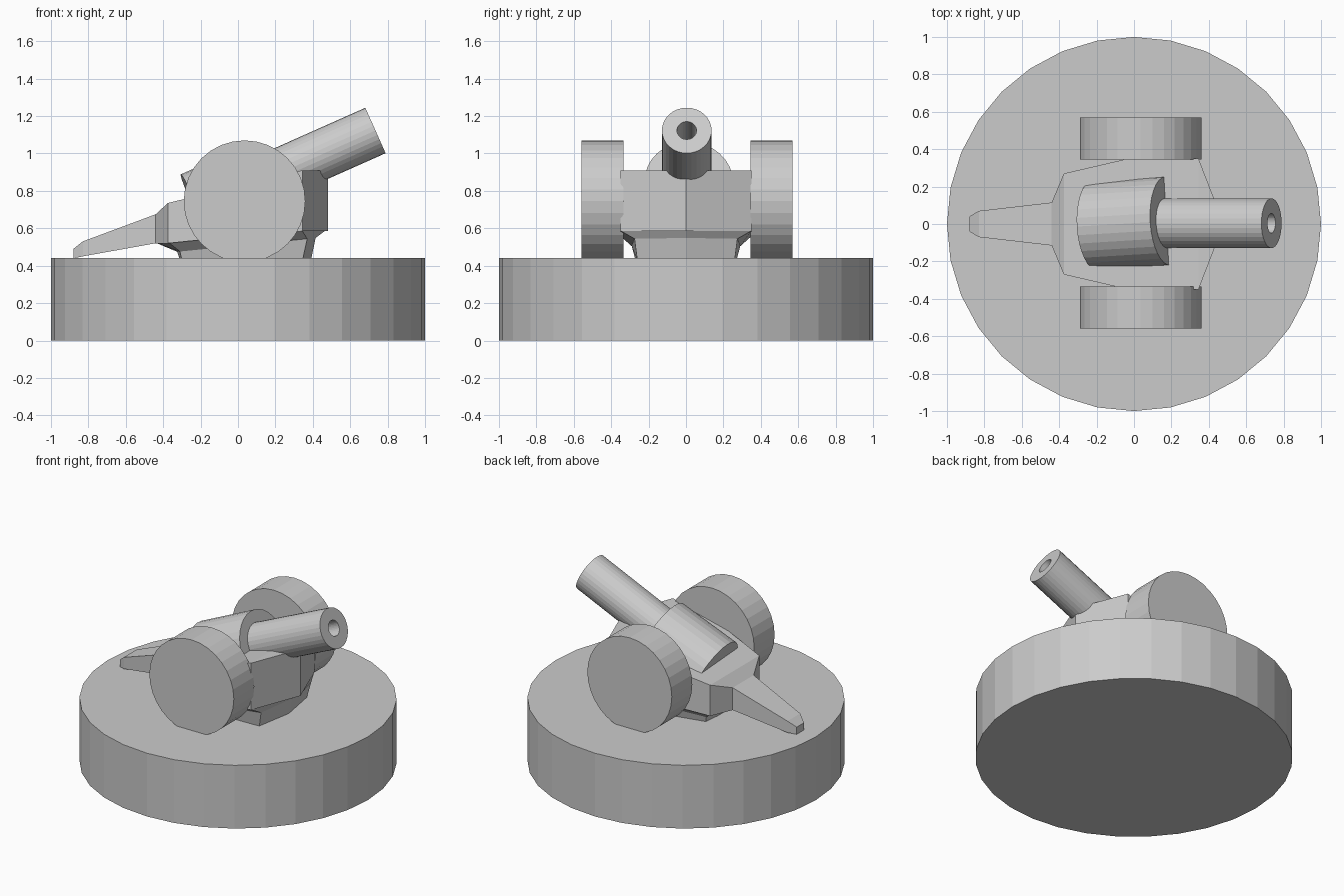
import bpy, bmesh, math
from mathutils import Matrix, Vector

if "Cube" in bpy.data.objects:
    bpy.data.objects.remove(bpy.data.objects["Cube"])

grey = bpy.data.materials.new("stone_grey")
grey.diffuse_color = (0.6, 0.6, 0.6, 1)
grey.use_nodes = True
grey.node_tree.nodes["Principled BSDF"].inputs["Base Color"].default_value = grey.diffuse_color


def loft(name, rings, matrix=None):
    """Skin a list of equal-length closed rings and cap both ends."""
    bm = bmesh.new()
    rows = [[bm.verts.new(p) for p in ring] for ring in rings]
    n = len(rows[0])
    for a, b in zip(rows, rows[1:]):
        for i in range(n):
            j = (i + 1) % n
            bm.faces.new((a[i], a[j], b[j], b[i]))
    bm.faces.new(rows[0])
    bm.faces.new(rows[-1])
    bmesh.ops.remove_doubles(bm, verts=bm.verts, dist=0.0005)
    bmesh.ops.recalc_face_normals(bm, faces=bm.faces)
    if matrix:
        bm.transform(matrix)
    me = bpy.data.meshes.new(name)
    bm.to_mesh(me)
    bm.free()
    me.materials.append(grey)
    ob = bpy.data.objects.new(name, me)
    bpy.context.collection.objects.link(ob)
    return ob


def turned(name, profile, matrix=None, sides=32):
    """Turn (radius, height) points around the local z axis."""
    steps = [2 * math.pi * i / sides for i in range(sides)]
    return loft(name, [[(r * math.cos(a), r * math.sin(a), h) for a in steps]
                       for r, h in profile], matrix)


def aim(start, direction):
    """Place local z along a direction from a start point."""
    rot = Vector(direction).to_track_quat('Z', 'Y').to_matrix().to_4x4()
    return Matrix.Translation(start) @ rot


# Round plinth
turned("base", [(1, 0), (1, 0.44)])

# Pair of wheels, partly sunk in the plinth
for name, y in (("front_wheel", -0.56), ("back_wheel", 0.345)):
    turned(name, [(0.325, 0), (0.325, 0.225)], aim((0.035, y, 0.745), (0, 1, 0)))

# Carriage and trailing tail: x, half width, bottom, top
stations = [
    (-0.88, 0.04, 0.44, 0.49),
    (-0.83, 0.07, 0.45, 0.53),
    (-0.44, 0.115, 0.52, 0.675),
    (-0.375, 0.27, 0.52, 0.735),
    (-0.03, 0.35, 0.555, 0.82),
    (0.345, 0.35, 0.585, 0.91),
    (0.48, 0.0, 0.585, 0.91),
]
loft("carriage", [[(x, -w, b), (x, w, b), (x, w, t), (x, -w, t)]
                  for x, w, b, t in stations])


def outline(half, height):
    """Mirror half an outline across y and give it a height rule."""
    full = half + [(x, -y) for x, y in reversed(half) if y > 0]
    return [(x, y, height(x)) for x, y in full]


# Tapered foot under the carriage
rim = [(0.478, 0), (0.344, 0.348), (-0.03, 0.348), (-0.375, 0.268), (-0.44, 0.113)]
waist = [(0.415, 0), (0.37, 0.275), (-0.03, 0.29), (-0.31, 0.22), (-0.325, 0.1)]
sole = [(0.39, 0), (0.345, 0.26), (-0.03, 0.27), (-0.30, 0.21), (-0.31, 0.1)]
loft("foot", [outline(rim, lambda x: 0.558 + 0.08 * x),
              outline(waist, lambda x: 0.507 + 0.1 * x),
              outline(sole, lambda x: 0.43)])

# Raised barrel with a bore, and the thicker breech behind it
tilt = math.radians(24)
axis = Vector((math.cos(tilt), 0, math.sin(tilt)))
muzzle = Vector((0.735, 0.004, 1.123))
turned("barrel", [(0.133, 0), (0.133, 0.75), (0.052, 0.75), (0.052, 0.4)],
       aim(muzzle - axis * 0.75, axis))

yaw = Matrix.Rotation(math.radians(3.5), 3, 'Z')
turned("breech", [(0.238, 0), (0.238, 0.43)],
       aim((-0.209, -0.008, 0.671), yaw @ axis))
